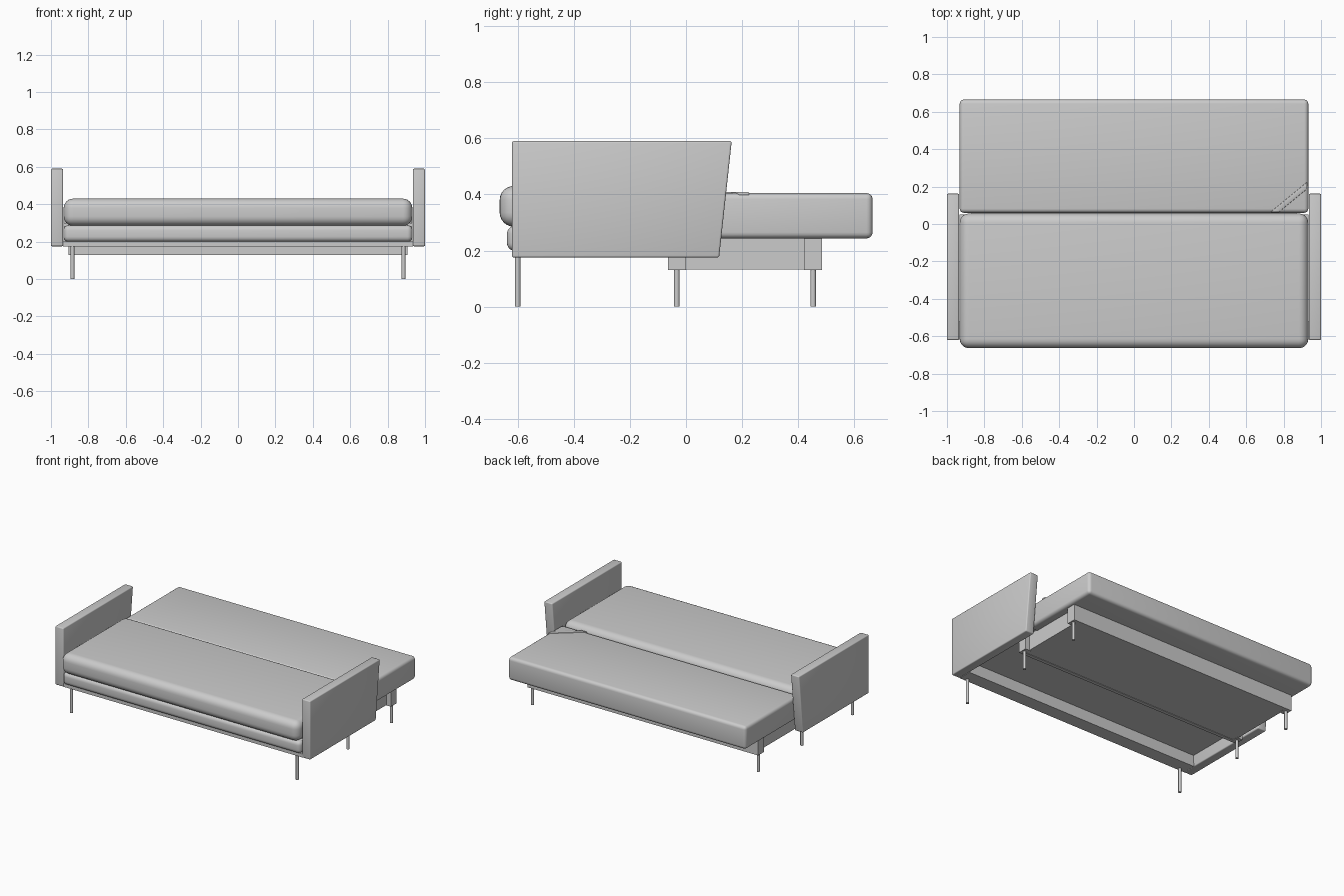
import bpy, bmesh, math

if "Cube" in bpy.data.objects:
    bpy.data.objects.remove(bpy.data.objects["Cube"])


def finish(name, bm, bevel=0.0, segs=3, smooth=True):
    bmesh.ops.recalc_face_normals(bm, faces=bm.faces)
    if bevel:
        bmesh.ops.bevel(bm, geom=bm.edges[:], offset=bevel, segments=segs,
                        profile=0.5, affect='EDGES', clamp_overlap=True)
    me = bpy.data.meshes.new(name)
    bm.to_mesh(me)
    bm.free()
    ob = bpy.data.objects.new(name, me)
    bpy.context.collection.objects.link(ob)
    if smooth:
        bpy.ops.object.select_all(action='DESELECT')
        ob.select_set(True)
        bpy.context.view_layer.objects.active = ob
        bpy.ops.object.shade_smooth_by_angle(angle=math.radians(35))
    return ob


def prism(name, pts, vec, bevel=0.0, segs=3):
    """Extrude a closed outline along vec."""
    bm = bmesh.new()
    f = bm.faces.new([bm.verts.new(p) for p in pts])
    ext = bmesh.ops.extrude_face_region(bm, geom=[f])
    bmesh.ops.translate(bm, vec=vec, verts=[v for v in ext['geom'] if isinstance(v, bmesh.types.BMVert)])
    return finish(name, bm, bevel, segs)


def box(name, x0, x1, y0, y1, z0, z1, bevel=0.0, segs=3):
    pts = [(x0, y0, z0), (x1, y0, z0), (x1, y1, z0), (x0, y1, z0)]
    return prism(name, pts, (0, 0, z1 - z0), bevel, segs)


def leg(name, x, y, h):
    bm = bmesh.new()
    bmesh.ops.create_cone(bm, cap_ends=True, segments=20, radius1=0.01, radius2=0.01, depth=h)
    bmesh.ops.translate(bm, vec=(x, y, h / 2), verts=bm.verts)
    return finish(name, bm)


# Cushions
box("seat_cushion", -0.932, 0.932, -0.664, 0.056, 0.285, 0.43, 0.05, 6)
box("back_cushion", -0.932, 0.932, 0.06, 0.665, 0.243, 0.405, 0.022, 4)

# Corner strap across the folded back cushion
prism("corner_strap", [(0.73, 0.064, 0.396), (0.775, 0.064, 0.396), (0.926, 0.188, 0.396),
                       (0.926, 0.225, 0.396)], (0, 0, 0.013), 0.003, 2)

# Seat frame: padded front, bottom rail and platform
box("front_padding", -0.933, 0.933, -0.638, -0.53, 0.199, 0.288, 0.028, 5)
box("front_rail", -0.936, 0.936, -0.617, -0.52, 0.175, 0.2)
box("front_board", -0.933, 0.933, -0.6, -0.52, 0.2, 0.285)
box("seat_platform", -0.933, 0.933, -0.58, 0.05, 0.255, 0.3)

# Storage box under the back half
box("storage_box", -0.87, 0.87, -0.055, 0.475, 0.133, 0.25)
box("box_front_rail", -0.905, 0.905, -0.065, -0.04, 0.13, 0.25)
box("box_rear_rail", -0.905, 0.905, 0.46, 0.485, 0.13, 0.25)

for side, s in (("right", 1), ("left", -1)):
    # Side arms with a slanted rear edge
    prism(side + "_arm", [(s * 0.935, -0.62, 0.175), (s * 0.935, 0.118, 0.175),
                          (s * 0.935, 0.163, 0.59), (s * 0.935, -0.62, 0.59)],
          (s * 0.065, 0, 0), 0.007, 3)
    # Corner posts of the storage box
    for label, y0, y1 in (("front", -0.065, 0.0), ("rear", 0.42, 0.485)):
        xs = sorted((s * 0.86, s * 0.905))
        box(f"{side}_{label}_post", *xs, y0, y1, 0.13, 0.25)
    # Thin round legs
    leg(side + "_front_leg", s * 0.885, -0.6, 0.177)
    leg(side + "_middle_leg", s * 0.885, -0.033, 0.132)
    leg(side + "_rear_leg", s * 0.885, 0.453, 0.132)
